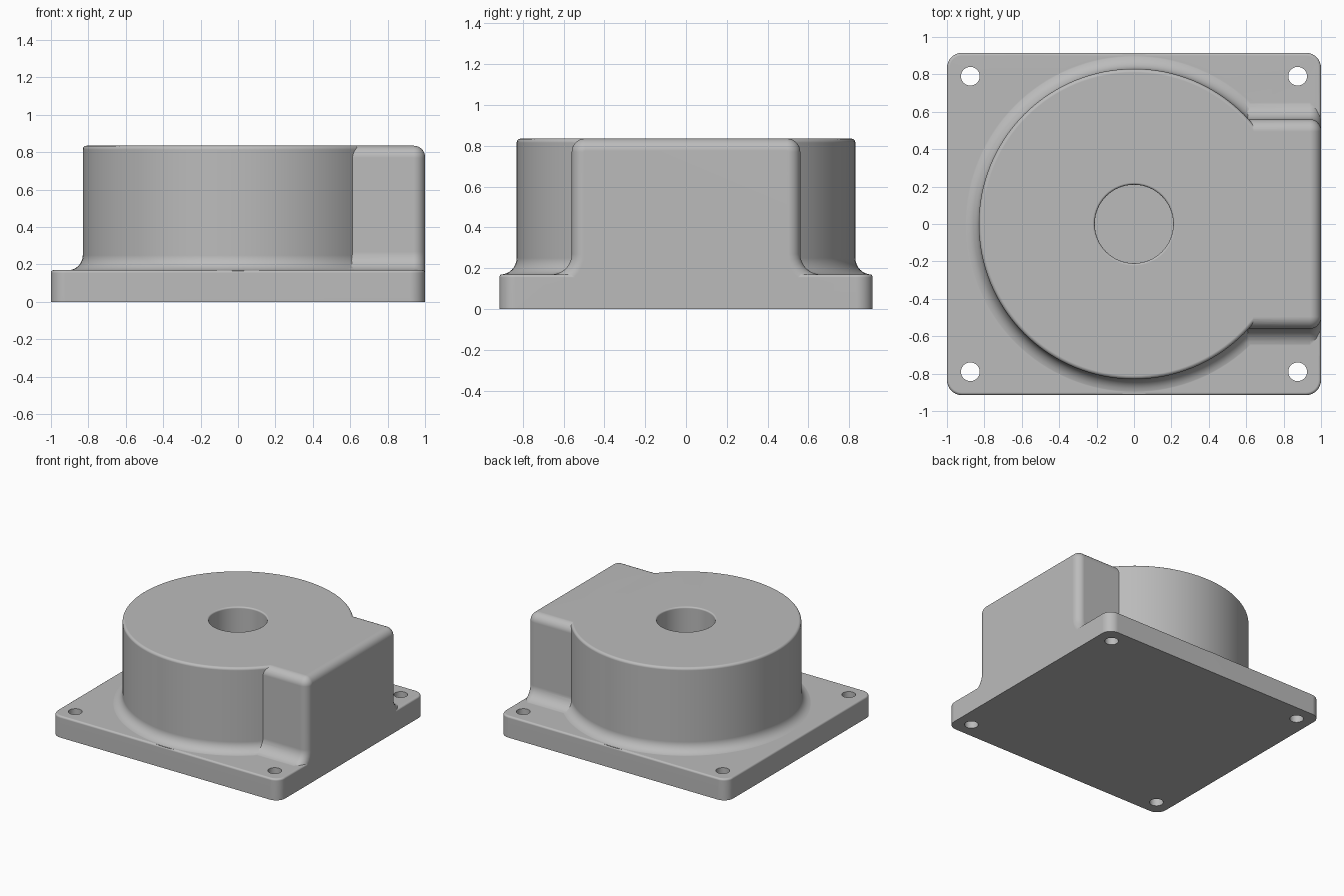
import bpy, bmesh
from math import sin, cos, pi, radians

cube = bpy.data.objects.get("Cube")
if cube:
    bpy.data.objects.remove(cube, do_unlink=True)

# Main sizes
HALF_X, HALF_Y, PLATE_H, TOP = 1.0, 0.915, 0.17, 0.835
DRUM_R, BORE_R, BORE_FLOOR = 0.83, 0.21, 0.17
BLOCK_HALF, ROUND, FILLET = 0.56, 0.06, 0.1

grey = bpy.data.materials.new("grey_metal")
grey.use_nodes = True
grey.diffuse_color = (0.5, 0.5, 0.5, 1)
grey.node_tree.nodes["Principled BSDF"].inputs["Base Color"].default_value = (0.5, 0.5, 0.5, 1)


def arc(cx, cy, r, a0, a1, n=8):
    """Points along an arc, angles in degrees."""
    angles = [radians(a0 + (a1 - a0) * i / n) for i in range(n + 1)]
    return [(cx + r * cos(a), cy + r * sin(a)) for a in angles]


def loft(name, rings):
    """Closed solid through rings with equal point counts."""
    bm = bmesh.new()
    loops = [[bm.verts.new(p) for p in ring] for ring in rings]
    n = len(loops[0])
    for a, b in zip(loops, loops[1:]):
        for i in range(n):
            j = (i + 1) % n
            bm.faces.new((a[i], a[j], b[j], b[i]))
    bm.faces.new(loops[0][::-1])
    bm.faces.new(loops[-1])
    bmesh.ops.recalc_face_normals(bm, faces=bm.faces)
    mesh = bpy.data.meshes.new(name)
    bm.to_mesh(mesh)
    bm.free()
    mesh.materials.append(grey)
    ob = bpy.data.objects.new(name, mesh)
    bpy.context.collection.objects.link(ob)
    return ob


def turned(name, profile, x=0, y=0, sides=96):
    """Solid of revolution from (radius, height) points."""
    steps = [2 * pi * i / sides for i in range(sides)]
    return loft(name, [[(x + r * cos(a), y + r * sin(a), z) for a in steps] for r, z in profile])


def combine(target, other, operation):
    mod = target.modifiers.new(operation.lower(), "BOOLEAN")
    mod.operation, mod.object, mod.solver = operation, other, "EXACT"
    bpy.context.view_layer.objects.active = target
    bpy.ops.object.modifier_apply(modifier=mod.name)
    bpy.data.objects.remove(other, do_unlink=True)


# Mounting plate with rounded corners and a softened upper edge
def plate_ring(inset, z):
    r = 0.08
    pts = []
    for sx, sy, a in ((1, 1, 0), (-1, 1, 90), (-1, -1, 180), (1, -1, 270)):
        pts += arc(sx * (HALF_X - r), sy * (HALF_Y - r), r - inset, a, a + 90)
    return [(x, y, z) for x, y in pts]


edge = arc(HALF_X - 0.015, PLATE_H - 0.015, 0.015, 0, 90, 4)
housing = loft("housing", [plate_ring(0, 0)] + [plate_ring(HALF_X - x, z) for x, z in edge])

# Round drum, flared into the plate
flare = 0.08
profile = [(DRUM_R + flare, 0.1)]
profile += arc(DRUM_R + flare, PLATE_H - 0.001 + flare, flare, 270, 180)
profile += arc(DRUM_R - 0.02, TOP - 0.02, 0.02, 0, 90, 4)
drum = turned("drum", profile, sides=128)


# Side block: rounded section that flares into the plate, with a rounded outer end
def block_ring(x, inset):
    half = arc(BLOCK_HALF + FILLET, PLATE_H - 0.001 + FILLET, FILLET + inset, 270, 180)
    r = ROUND + 0.005
    half += arc(BLOCK_HALF - r, TOP - r, r - inset, 0, 90)
    half = [(BLOCK_HALF + FILLET, 0.05)] + half
    return [(x, y, z) for y, z in half] + [(x, -y, z) for y, z in reversed(half)]


end = arc(HALF_X - ROUND, 0, ROUND, 90, 0)
block = loft("side_block", [block_ring(0.4, 0)] + [block_ring(x, ROUND - d) for x, d in end])

combine(housing, drum, "UNION")
combine(housing, block, "UNION")

# Centre bore with an eased rim
rim = 0.012
bore = [(BORE_R, BORE_FLOOR)] + arc(BORE_R + rim, TOP - rim, rim, 180, 90, 4)
bore.append((BORE_R + rim, TOP + 0.1))
combine(housing, turned("bore_cutter", bore, sides=64), "DIFFERENCE")

# Corner screw holes
for sx in (-1, 1):
    for sy in (-1, 1):
        hole = turned("hole_cutter", [(0.05, -0.1), (0.05, 0.4)], sx * 0.875, sy * 0.79, 32)
        combine(housing, hole, "DIFFERENCE")

# Smooth shading with crisp edges
bpy.ops.object.select_all(action="DESELECT")
housing.select_set(True)
bpy.context.view_layer.objects.active = housing
bpy.ops.object.shade_smooth_by_angle(angle=radians(30))
weighted = housing.modifiers.new("weighted_normals", "WEIGHTED_NORMAL")
weighted.keep_sharp = True
